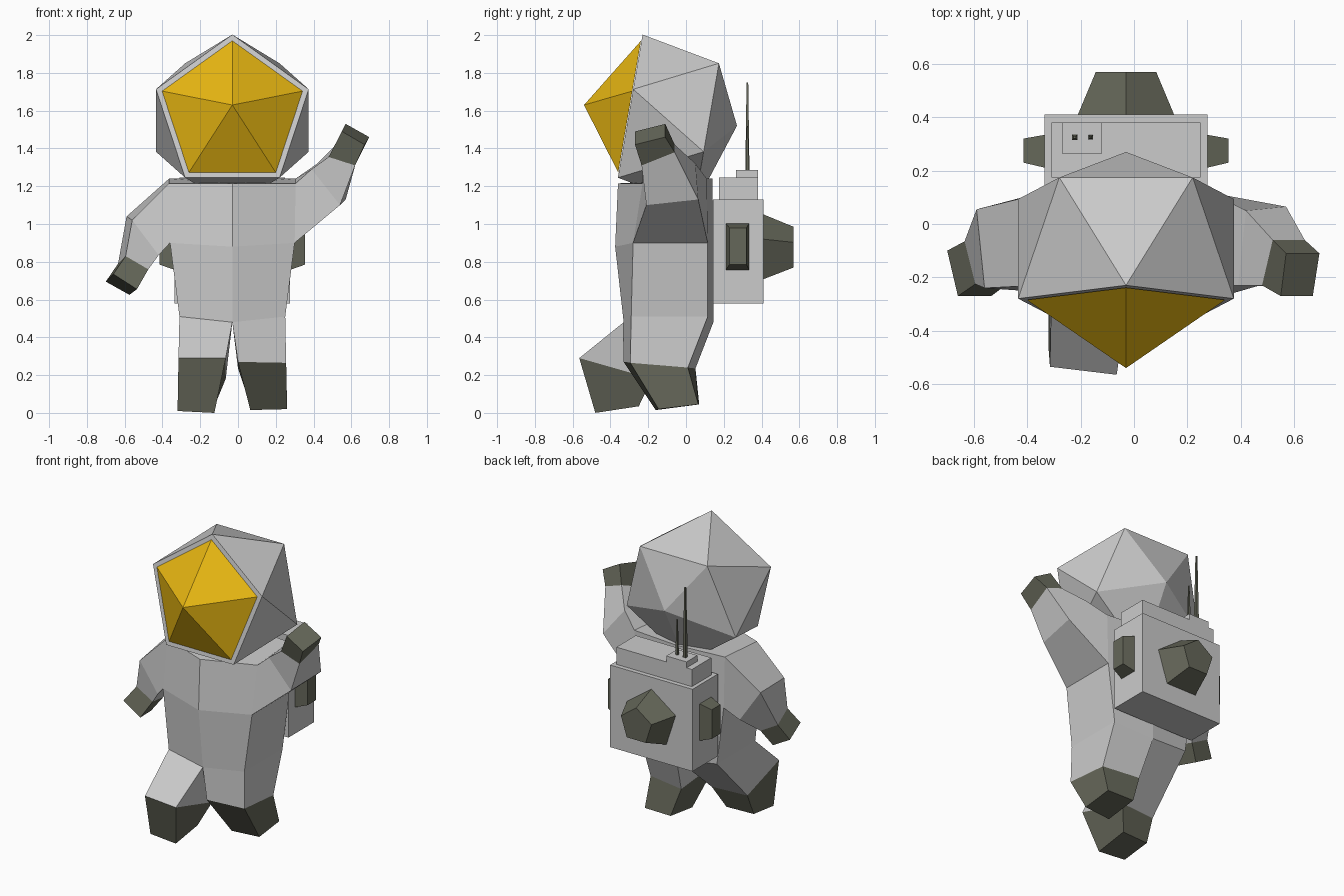
import bpy, bmesh, math
from mathutils import Vector

if "Cube" in bpy.data.objects:
    bpy.data.objects.remove(bpy.data.objects["Cube"])

CX = -0.03  # symmetry line of the trunk, helmet and pack


def material(name, rgb):
    m = bpy.data.materials.new(name)
    m.diffuse_color = (*rgb, 1)
    m.use_nodes = True
    m.node_tree.nodes["Principled BSDF"].inputs["Base Color"].default_value = m.diffuse_color
    return m


OLIVE = material("olive", (0.13, 0.135, 0.10))
GOLD = material("gold", (0.80, 0.47, 0.006))


def finish(name, bm, mat=None):
    bmesh.ops.recalc_face_normals(bm, faces=bm.faces)
    me = bpy.data.meshes.new(name)
    bm.to_mesh(me)
    bm.free()
    ob = bpy.data.objects.new(name, me)
    bpy.context.collection.objects.link(ob)
    if mat:
        me.materials.append(mat)
    return ob


def loft(name, rings, mat=None, start=False, end=False):
    """Skin a list of equal-length point rings, optionally capping the ends."""
    bm = bmesh.new()
    vs = [[bm.verts.new(p) for p in r] for r in rings]
    n = len(vs[0])
    for a, b in zip(vs, vs[1:]):
        for i in range(n):
            j = (i + 1) % n
            bm.faces.new((a[i], a[j], b[j], b[i]))
    if start:
        bm.faces.new(vs[0])
    if end:
        bm.faces.new(vs[-1])
    return finish(name, bm, mat)


def box(name, x, y, z, mat=None):
    rings = [[(x[0], y[0], h), (x[1], y[0], h), (x[1], y[1], h), (x[0], y[1], h)] for h in z]
    return loft(name, rings, mat, True, True)


# Torso: six-sided rings (half width, y and z of front corner, front middle, back corner, back middle)
def trunk_ring(w, f, fm, b, bm_):
    return [(CX - w, *f), (CX, *fm), (CX + w, *f), (CX + w, *b), (CX, *bm_), (CX - w, *b)]


chest = trunk_ring(0.335, (-0.23, 1.215), (-0.36, 1.215), (0.11, 1.24), (0.14, 1.24))
waist = trunk_ring(0.33, (-0.28, 0.90), (-0.375, 0.88), (0.115, 0.90), (0.145, 0.88))
hips = trunk_ring(0.28, (-0.29, 0.51), (-0.33, 0.48), (0.115, 0.51), (0.145, 0.48))
loft("torso", [chest, waist, hips], start=True)

# Arms: four-sided rings (front upper, front lower, back lower, back upper)
arms = {
    "raised": ([chest[2], waist[2], waist[3], chest[3]],
               [(0.39, -0.23, 1.29), (0.54, -0.21, 1.10), (0.57, 0.065, 1.13), (0.42, 0.05, 1.32)],
               [(0.48, -0.23, 1.355), (0.62, -0.235, 1.31), (0.64, -0.06, 1.38), (0.52, -0.06, 1.42)],
               [(0.55, -0.27, 1.49), (0.67, -0.27, 1.42), (0.695, -0.11, 1.46), (0.57, -0.11, 1.53)]),
    "lowered": ([chest[0], waist[0], waist[5], chest[5]],
                [(-0.56, -0.24, 1.02), (-0.42, -0.25, 0.835), (-0.44, 0.06, 0.82), (-0.59, 0.055, 1.04)],
                [(-0.595, -0.225, 0.83), (-0.475, -0.225, 0.76), (-0.51, -0.06, 0.72), (-0.635, -0.065, 0.79)],
                [(-0.66, -0.27, 0.735), (-0.535, -0.27, 0.655), (-0.575, -0.10, 0.625), (-0.70, -0.10, 0.695)]),
}
for side, (shoulder, elbow, wrist, tip) in arms.items():
    loft(side + "_arm", [shoulder, elbow, wrist])
    loft(side + "_glove", [wrist, tip], OLIVE, end=True)

# Legs: four-sided rings (outer front, inner front, inner back, outer back)
legs = {
    "right": ([hips[2], hips[1], hips[4], hips[3]],
              [(0.255, -0.295, 0.265), (0.0, -0.33, 0.27), (0.0, 0.05, 0.235), (0.255, 0.01, 0.24)],
              [(0.26, -0.145, 0.02), (0.065, -0.16, 0.015), (0.065, 0.07, 0.045), (0.26, 0.065, 0.045)]),
    "left": ([hips[0], hips[1], hips[4], hips[5]],
             [(-0.315, -0.535, 0.29), (-0.065, -0.565, 0.29), (-0.065, -0.18, 0.18), (-0.315, -0.20, 0.18)],
             [(-0.32, -0.47, 0.01), (-0.125, -0.48, 0.0), (-0.125, -0.25, 0.035), (-0.32, -0.26, 0.035)]),
}
for side, (hip, ankle, sole) in legs.items():
    loft(side + "_leg", [hip, ankle])
    loft(side + "_boot", [ankle, sole], OLIVE, end=True)

# Helmet: tilted icosahedron with a flat front pentagon and a shallow back
normal = Vector((0, -0.985, 0.17)).normalized()
up = Vector((0, 0.17, 0.985)).normalized()
face_mid = Vector((CX, -0.302, 1.584))
centre = face_mid - normal * 0.212


def pentagon(r):
    return [face_mid + r * (up * math.cos(a) + Vector((1, 0, 0)) * math.sin(a))
            for a in (math.tau * i / 5 for i in range(5))]


front = pentagon(0.425)
bm = bmesh.new()
for p in front + [2 * centre - p for p in front] + [Vector((CX, 0.27, 1.52))]:
    bm.verts.new(p)
bmesh.ops.convex_hull(bm, input=bm.verts)
bmesh.ops.dissolve_limit(bm, angle_limit=0.01, verts=bm.verts, edges=bm.edges)
finish("helmet", bm)

# Visor: five-sided point set inside the helmet rim
bm = bmesh.new()
tip = bm.verts.new((CX, -0.54, 1.63))
rim = [bm.verts.new(p + normal * 0.003) for p in pentagon(0.391)]
for i in range(5):
    bm.faces.new((rim[i], rim[(i + 1) % 5], tip))
bm.faces.new(rim)
finish("visor", bm, GOLD)

# Backpack with stepped top
box("pack", (-0.335, 0.275), (0.142, 0.41), (0.58, 1.13))
box("pack_top", (-0.31, 0.25), (0.175, 0.38), (1.13, 1.245))
box("antenna_base", (-0.27, -0.12), (0.265, 0.38), (1.245, 1.285))


# Antennas: thin tapered square rods
def square(x, y, z, s):
    return [(x - s, y - s, z), (x + s, y - s, z), (x + s, y + s, z), (x - s, y + s, z)]


for name, x, top, s in (("tall", -0.222, 1.75, 0.011), ("short", -0.162, 1.52, 0.008)):
    loft(name + "_antenna", [square(x, 0.325, 1.28, s), square(x, 0.325, top, s * 0.4)], OLIVE, True, True)

# Side vents: tapered blocks on both sides of the pack
for name, sx in (("left", -1), ("right", 1)):
    rings = []
    for dx, y0, y1, z0, z1 in ((0.30, 0.21, 0.335, 0.755, 1.005), (0.385, 0.23, 0.32, 0.785, 0.98)):
        x = CX + sx * dx
        rings.append([(x, y0, z0), (x, y1, z0), (x, y1, z1), (x, y0, z1)])
    loft(name + "_vent", rings, OLIVE, True, True)

# Rear nozzle: five-sided frustum
rings = [[(CX + r * math.sin(math.tau * i / 5), y, z + r * math.cos(math.tau * i / 5)) for i in range(5)]
         for y, r, z in ((0.40, 0.194, 0.861), (0.57, 0.119, 0.866))]
loft("nozzle", rings, OLIVE, True, True)
